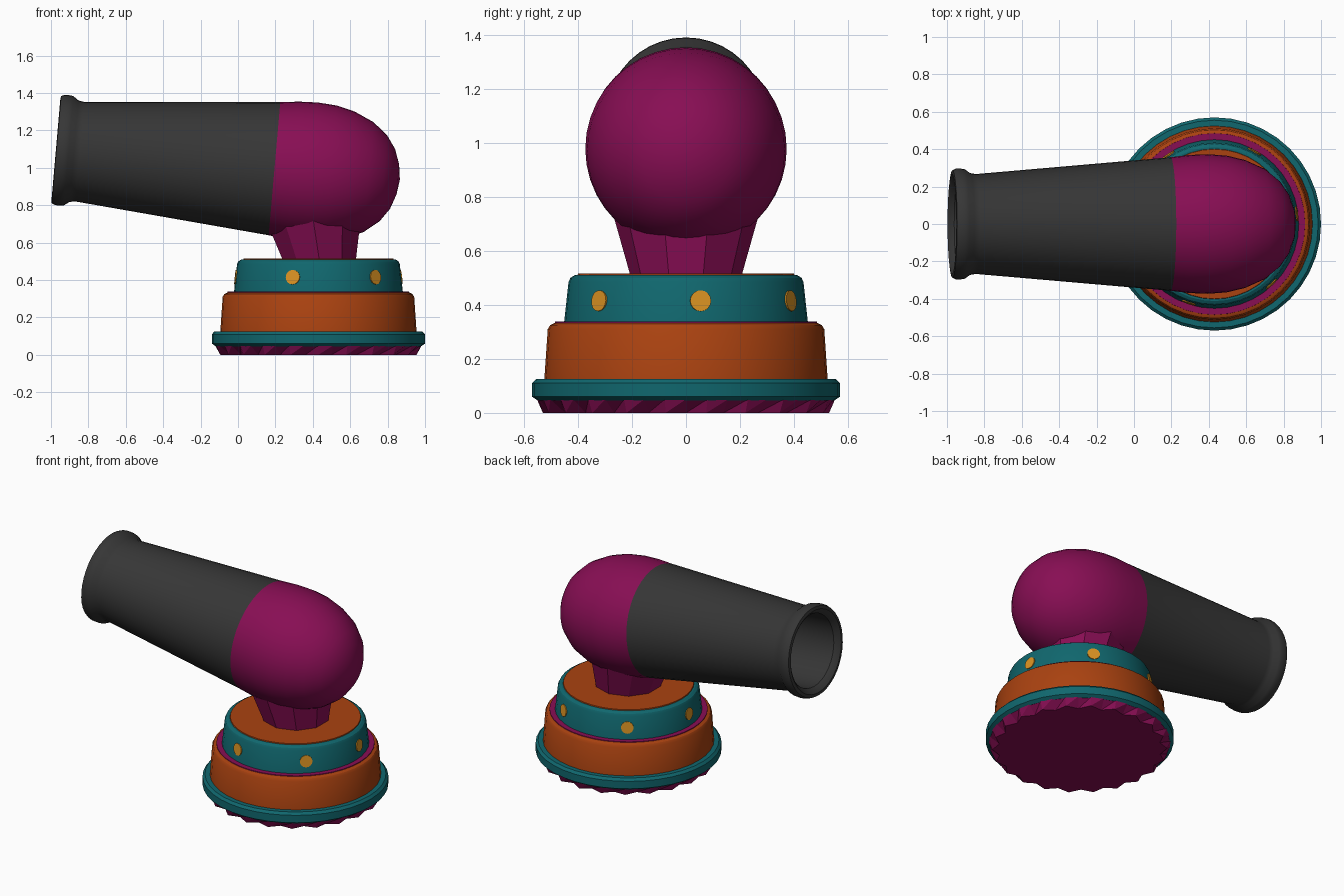
import bpy, bmesh, math
from mathutils import Matrix, Vector

if "Cube" in bpy.data.objects:
    bpy.data.objects.remove(bpy.data.objects["Cube"])

CX = 0.43                      # base centre on x
TILT = math.radians(5)         # barrel elevation


def material(name, rgb):
    lin = [((c / 255 + 0.055) / 1.055) ** 2.4 if c > 10 else c / 255 / 12.92 for c in rgb]
    m = bpy.data.materials.new(name)
    m.diffuse_color = (*lin, 1)
    m.use_nodes = True
    m.node_tree.nodes["Principled BSDF"].inputs["Base Color"].default_value = m.diffuse_color
    return m


MAGENTA = material("magenta", (136, 14, 84))
TEAL = material("teal", (16, 103, 110))
ORANGE = material("burnt orange", (170, 66, 16))
GOLD = material("gold", (218, 146, 34))
GREY = material("dark grey", (54, 54, 54))


def finish(name, bm, mat, matrix, smooth=True):
    bmesh.ops.recalc_face_normals(bm, faces=bm.faces)
    me = bpy.data.meshes.new(name)
    bm.to_mesh(me)
    bm.free()
    me.materials.append(mat)
    if smooth:
        me.shade_smooth()
        me.set_sharp_from_angle(angle=math.radians(28))
    ob = bpy.data.objects.new(name, me)
    ob.matrix_world = matrix
    bpy.context.collection.objects.link(ob)
    return ob


def lathe(name, profile, mat, matrix, sides=40):
    """Revolve (radius, height) points around local z; radius 0 is a pole."""
    bm = bmesh.new()
    rings = []
    for r, h in profile:
        if r == 0:
            rings.append([bm.verts.new((0, 0, h))] * sides)
        else:
            rings.append([bm.verts.new((r * math.cos(a), r * math.sin(a), h))
                          for a in (2 * math.pi * i / sides for i in range(sides))])
    for lo, hi in zip(rings, rings[1:]):
        for i in range(sides):
            j = (i + 1) % sides
            bm.faces.new(list(dict.fromkeys((lo[i], lo[j], hi[j], hi[i]))))
    return finish(name, bm, mat, matrix)


base = Matrix.Translation((CX, 0, 0))

# Stepped round base
lathe("base_rim", [(0, 0.045), (0.548, 0.045), (0.57, 0.06), (0.57, 0.11),
                   (0.555, 0.126), (0, 0.126)], TEAL, base)
lathe("lower_tier", [(0, 0.12), (0.525, 0.12), (0.512, 0.31), (0.503, 0.325),
                     (0.485, 0.334), (0, 0.334)], ORANGE, base)
lathe("tier_ring", [(0, 0.32), (0.487, 0.32), (0.485, 0.338), (0, 0.338)], MAGENTA, base)
lathe("upper_tier", [(0, 0.33), (0.452, 0.33), (0.435, 0.485), (0.428, 0.5),
                     (0.412, 0.51), (0, 0.51)], TEAL, base)
lathe("top_plate", [(0, 0.5), (0.405, 0.5), (0.4, 0.516), (0, 0.516)], ORANGE, base)

# Pleated foot: bottom outline alternates between two radii
bm = bmesh.new()
N = 44
top, bottom = [], []
for i in range(N):
    a = 2 * math.pi * i / N
    d = Vector((math.cos(a), math.sin(a), 0))
    top.append(bm.verts.new(d * 0.552 + Vector((0, 0, 0.05))))
    bottom.append(bm.verts.new(d * (0.53 if i % 2 else 0.492)))
for i in range(N):
    j = (i + 1) % N
    bm.faces.new((bottom[i], bottom[j], top[j]))
    bm.faces.new((bottom[i], top[j], top[i]))
bm.faces.new(bottom)
bm.faces.new(top)
finish("pleated_foot", bm, MAGENTA, base, smooth=False)

# Round studs on the upper tier
for deg in (-108, -46.5, 7, 61, 124, 182):
    a = math.radians(deg)
    bm = bmesh.new()
    bmesh.ops.create_cone(bm, cap_ends=True, segments=16, radius1=0.039,
                          radius2=0.039, depth=0.009)
    place = (base @ Matrix.Rotation(a, 4, 'Z') @ Matrix.Translation((0.442, 0, 0.415))
             @ Matrix.Rotation(math.radians(84), 4, 'Y'))
    finish("stud", bm, GOLD, place, smooth=False)

# Faceted neck, flaring upward into the breech
bm = bmesh.new()
bmesh.ops.create_cone(bm, cap_ends=True, segments=10, radius1=0.205, radius2=0.27, depth=0.23)
for v in bm.verts:
    v.co.x += -0.03 if v.co.z > 0 else 0.005
finish("neck", bm, MAGENTA, Matrix.Translation((CX, 0, 0.62)), smooth=False)

# Barrel axis: local z points to the muzzle, origin at the colour joint
axis = Matrix.Translation((0.195, 0, 0.995)) @ Matrix.Rotation(-math.pi / 2 + TILT, 4, 'Y')

lathe("breech_dome", [(0, -0.673), (0.08, -0.662), (0.16, -0.634), (0.23, -0.585),
                      (0.295, -0.505), (0.342, -0.4), (0.366, -0.3), (0.373, -0.2),
                      (0.369, -0.1), (0.357, 0)], MAGENTA, axis)
lathe("barrel", [(0.357, 0), (0.267, 1.045), (0.272, 1.075), (0.293, 1.105), (0.296, 1.125),
                 (0.296, 1.152), (0.288, 1.17), (0.268, 1.173), (0.25, 1.16), (0.235, 1.14),
                 (0.235, 0.45), (0, 0.45)], GREY, axis)
